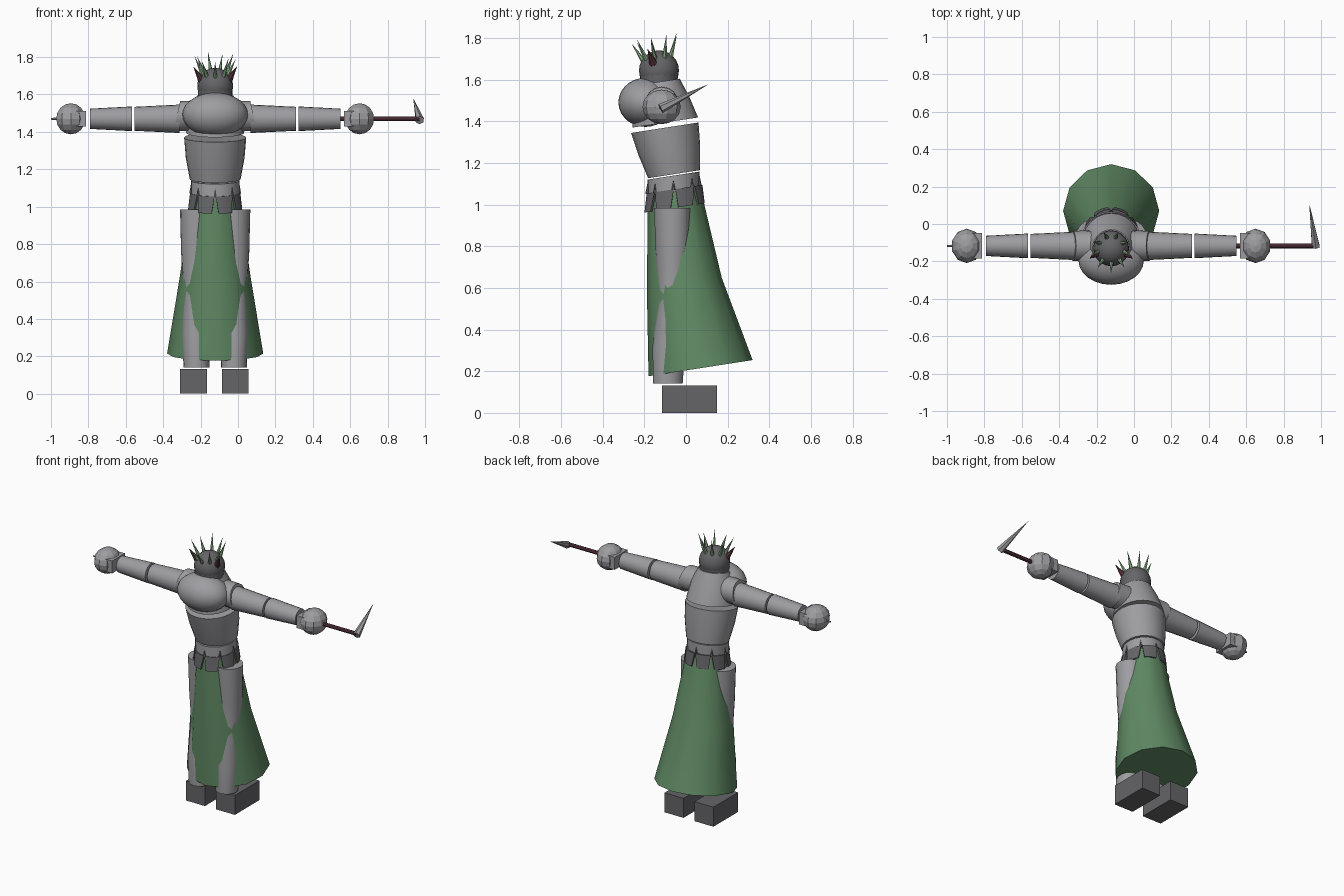
import bpy, bmesh, math
from mathutils import Vector, Matrix

if "Cube" in bpy.data.objects:
    bpy.data.objects.remove(bpy.data.objects["Cube"])

CX, AY, AZ = -0.122, -0.117, 1.47      # body middle, arm line
TILT = math.radians(8.8)               # backward lean of the waist rings


def mat(name, col):
    m = bpy.data.materials.new(name)
    m.diffuse_color = (*col, 1)
    m.use_nodes = True
    m.node_tree.nodes["Principled BSDF"].inputs["Base Color"].default_value = m.diffuse_color
    return m


GREY = mat("light grey", (0.34, 0.34, 0.36))
DARK = mat("dark grey", (0.13, 0.13, 0.14))
GREEN = mat("cloth green", (0.115, 0.25, 0.125))
LEAF = mat("spike green", (0.25, 0.43, 0.25))
RED = mat("dark red", (0.10, 0.035, 0.045))


def finish(name, bm, material, angle=35):
    bmesh.ops.recalc_face_normals(bm, faces=bm.faces)
    me = bpy.data.meshes.new(name)
    bm.to_mesh(me)
    bm.free()
    ob = bpy.data.objects.new(name, me)
    bpy.context.collection.objects.link(ob)
    me.materials.append(material)
    bpy.ops.object.select_all(action='DESELECT')
    ob.select_set(True)
    bpy.context.view_layer.objects.active = ob
    if angle:
        bpy.ops.object.shade_smooth_by_angle(angle=math.radians(angle))
    return ob


def loft(name, rings, material, n=24, tilt=0.0, angle=35):
    """Capped skin through elliptical rings (x, y, z, rx, ry), leaned about x."""
    bm = bmesh.new()
    loops = []
    for x, y, z, rx, ry in rings:
        loop = []
        for i in range(n):
            a = 2 * math.pi * i / n
            v = math.sin(a) * ry
            loop.append(bm.verts.new((x + math.cos(a) * rx, y + v, z + v * math.tan(tilt))))
        loops.append(loop)
    for a, b in zip(loops, loops[1:]):
        for i in range(n):
            j = (i + 1) % n
            bm.faces.new((a[i], a[j], b[j], b[i]))
    bm.faces.new(loops[0])
    bm.faces.new(loops[-1])
    return finish(name, bm, material, angle)


def rod(name, a, b, ra, rb, material, n=16):
    """Tapered cylinder or spike from a to b."""
    a, b = Vector(a), Vector(b)
    d = b - a
    m = Matrix.Translation((a + b) / 2) @ d.to_track_quat('Z', 'Y').to_matrix().to_4x4()
    bm = bmesh.new()
    bmesh.ops.create_cone(bm, cap_ends=True, segments=n, radius1=ra, radius2=rb,
                          depth=d.length, matrix=m)
    return finish(name, bm, material)


def ball(name, c, r, material, u=20, v=12, angle=35):
    bm = bmesh.new()
    m = Matrix.Translation(c) @ Matrix.Diagonal((*r, 1))
    bmesh.ops.create_uvsphere(bm, u_segments=u, v_segments=v, radius=1, matrix=m)
    return finish(name, bm, material, angle)


def box(name, lo, hi, material):
    lo, hi = Vector(lo), Vector(hi)
    bm = bmesh.new()
    m = Matrix.Translation((lo + hi) / 2) @ Matrix.Diagonal((*(hi - lo), 1))
    bmesh.ops.create_cube(bm, size=1, matrix=m)
    return finish(name, bm, material, 0)


# Torso, waist and skirt
loft("chest_back", [(CX, -0.10, 1.395, 0.155, 0.158), (CX, -0.12, 1.50, 0.14, 0.135),
                    (CX, -0.13, 1.59, 0.10, 0.10)], GREY, tilt=TILT)
ball("chest_front", (CX, -0.195, 1.492), (0.175, 0.13, 0.118), GREY, 24, 14, 60)
loft("torso", [(CX, -0.057, 1.147, 0.136, 0.125), (CX, -0.08, 1.26, 0.157, 0.148),
               (CX, -0.102, 1.37, 0.166, 0.162)], GREY, tilt=TILT)
loft("waist", [(CX, -0.06, 1.065, 0.130, 0.124), (CX, -0.06, 1.14, 0.130, 0.124)],
     GREY, tilt=TILT)
loft("skirt", [(CX, 0.07, 0.215, 0.257, 0.25), (CX, -0.008, 0.62, 0.19, 0.18),
               (CX, -0.058, 1.07, 0.125, 0.125)], GREEN, n=12, tilt=TILT, angle=40)

# Belt flaps: tapering curved panels, with a small stud spike above each gap
bm = bmesh.new()
for k in range(8):
    mid = math.radians(45 * k + 22.5)
    grid = []
    for zz, half, r in ((0.985, 15, 0.146), (1.075, 21, 0.134)):
        for extra in (0, -0.012):
            row = []
            for s in (-1, -0.33, 0.33, 1):
                a = mid + math.radians(half * s)
                v = math.sin(a) * (r + extra)
                row.append(bm.verts.new((CX + math.cos(a) * (r + extra), -0.055 + v,
                                         zz + v * math.tan(TILT))))
            grid.append(row)
    lo_out, lo_in, hi_out, hi_in = grid
    for p, q in ((lo_out, hi_out), (hi_out, hi_in), (hi_in, lo_in), (lo_in, lo_out)):
        for i in range(3):
            bm.faces.new((p[i], p[i + 1], q[i + 1], q[i]))
    for i in (0, 3):
        bm.faces.new((lo_out[i], hi_out[i], hi_in[i], lo_in[i]))
finish("belt_flaps", bm, DARK)
for k in range(8):
    a = math.radians(45 * k)
    x, v = CX + 0.13 * math.cos(a), 0.126 * math.sin(a)
    z = 1.07 + v * math.tan(TILT)
    rod("belt_stud", (x, v - 0.06, z), (x, v - 0.06, z + 0.05), 0.01, 0.0, DARK, 6)

# Arms, hands, legs and feet on both sides
for s, side in ((-1, "left"), (1, "right")):
    def X(d):
        return CX + s * d

    # Shoulder block flaring toward its lower edge
    bm = bmesh.new()
    bmesh.ops.create_cone(bm, cap_ends=True, segments=16, radius1=0.085, radius2=0.08, depth=0.19,
                          matrix=Matrix.Translation((X(0.11), AY, 1.485)) @
                          Matrix.Rotation(s * math.pi / 2, 4, 'Y'))
    for v in bm.verts:
        if (v.co.x - CX) * s > 0.15:
            v.co.x -= s * (v.co.z - 1.485) * 0.22
    finish("shoulder_" + side, bm, GREY)

    rod("upper_arm_" + side, (X(0.19), AY, AZ), (X(0.432), AY, AZ), 0.076, 0.064, GREY, 20)
    rod("forearm_" + side, (X(0.445), AY, AZ), (X(0.67), AY, AZ), 0.066, 0.054, GREY, 20)
    ball("hand_" + side, (X(0.772), AY, AZ), (0.082, 0.092, 0.083), GREY, 10, 8, 0)
    x0, x1 = sorted((X(0.69), X(0.80)))
    box("wrist_" + side, (x0, AY - 0.068, AZ - 0.042), (x1, AY + 0.068, AZ + 0.042), GREY)
    loft("leg_" + side, [(X(0.10), -0.087, 0.14, 0.069, 0.072), (X(0.102), -0.082, 0.32, 0.076, 0.08),
                         (X(0.10), -0.065, 0.56, 0.07, 0.068), (X(0.097), -0.062, 0.75, 0.085, 0.084),
                         (X(0.095), -0.065, 0.985, 0.093, 0.09)], GREY, n=18)
    fx = -0.126 + s * 0.112
    box("foot_" + side, (fx - 0.071, -0.115, 0), (fx + 0.071, 0.148, 0.132), DARK)
    # Horn beside the brow
    rod("horn_" + side, (X(0.055), -0.145, 1.65), (X(0.117), -0.185, 1.75), 0.03, 0.0, RED, 8)

# Sickle with handle, and a small peg on the empty hand
rod("sickle_handle", (0.545, AY, AZ), (0.97, AY, AZ), 0.013, 0.013, RED, 8)
rod("sickle_blade", (0.972, -0.122, 1.462), (0.937, 0.11, 1.58), 0.024, 0.0, GREY, 6)
rod("hand_peg", (-0.93, AY, AZ), (-1.0, AY, AZ), 0.008, 0.005, GREY, 8)

# Head, neck and crown of spikes
ball("head", (CX, -0.13, 1.645), (0.096, 0.096, 0.097), DARK, 20, 12, 60)
loft("neck", [(CX, -0.13, 1.54, 0.09, 0.085), (CX, -0.13, 1.65, 0.094, 0.094)], DARK)
for k in range(9):
    a = math.radians(40 * k - 90)
    c, sn = math.cos(a), math.sin(a)
    tip_z = 1.795 + 0.02 * sn + (0.015 if k % 2 else 0)
    rod("crown_spike", (CX + 0.062 * c, -0.135 + 0.062 * sn, 1.69 + 0.01 * sn),
        (CX + 0.112 * c, -0.15 + 0.112 * sn, tip_z), 0.014, 0.0, LEAF, 6)
